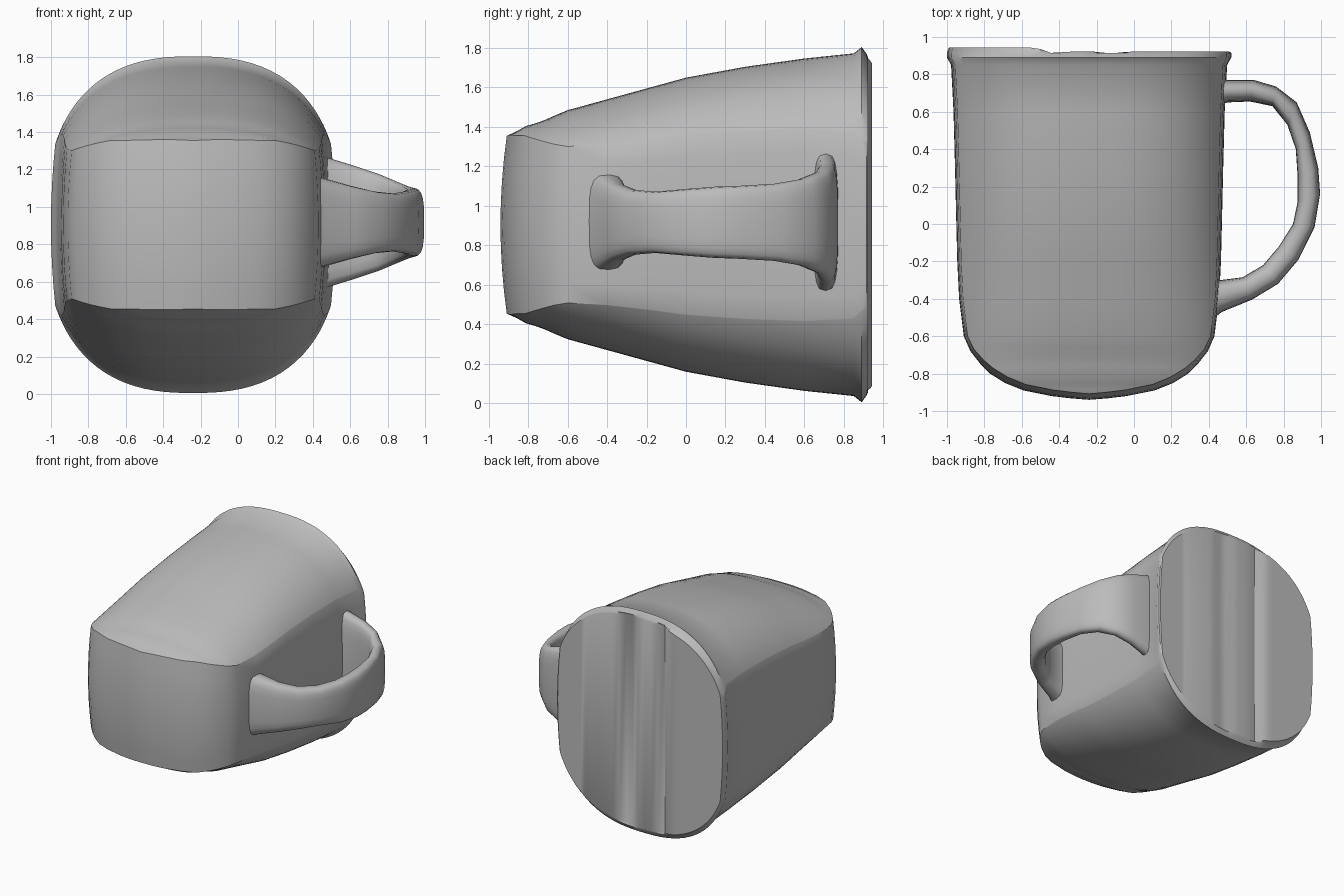
import bpy, bmesh, math
from mathutils import Vector

cube = bpy.data.objects.get("Cube")
if cube:
    bpy.data.objects.remove(cube, do_unlink=True)

clay = bpy.data.materials.new("plain_grey")
clay.use_nodes = True
GREY = (0.5, 0.5, 0.5, 1)
clay.diffuse_color = GREY
clay.node_tree.nodes["Principled BSDF"].inputs["Base Color"].default_value = GREY

CX, CZ = -0.24, 0.905   # axis of the cup body


def finish(name, bm, angle):
    bmesh.ops.remove_doubles(bm, verts=bm.verts, dist=0.0005)
    bmesh.ops.recalc_face_normals(bm, faces=bm.faces)
    mesh = bpy.data.meshes.new(name)
    bm.to_mesh(mesh)
    bm.free()
    mesh.materials.append(clay)
    obj = bpy.data.objects.new(name, mesh)
    bpy.context.collection.objects.link(obj)
    bpy.ops.object.select_all(action='DESELECT')
    obj.select_set(True)
    bpy.context.view_layer.objects.active = obj
    bpy.ops.object.shade_smooth_by_angle(angle=math.radians(angle))
    return obj


def bridge(bm, a, b):
    n = len(a)
    for i in range(n):
        j = (i + 1) % n
        bm.faces.new((a[i], a[j], b[j], b[i]))


# Cup body: stations along y of (y, half width, half height)
STATIONS = [
    (-0.94, 0.0, 0.45), (-0.932, 0.1, 0.455), (-0.92, 0.2, 0.46),
    (-0.89, 0.35, 0.475), (-0.85, 0.45, 0.5), (-0.8, 0.53, 0.515),
    (-0.75, 0.58, 0.53), (-0.68, 0.635, 0.555), (-0.6, 0.67, 0.58),
    (-0.4, 0.695, 0.635), (-0.2, 0.705, 0.69), (0.0, 0.71, 0.745),
    (0.3, 0.717, 0.8), (0.6, 0.725, 0.842), (0.85, 0.738, 0.868),
    (0.89, 0.76, 0.9), (0.915, 0.76, 0.865)]
N, M = 40, 7   # samples across the width and up each side


def height(dx):
    return (1 - abs(dx / 0.79) ** 2.5) ** 0.4


def section(y, w, h):
    xs = [(w * 0.97) * math.sin(math.pi * (i / (N - 1) - 0.5)) for i in range(N)]
    top = [(x, h * height(x)) for x in xs]
    edge = top[-1][1]
    side = []
    for k in range(1, M + 1):
        t = 1 - 2 * k / (M + 1)
        side.append((w * (1 - 0.03 * t * t), edge * t))
    half = top + side
    ring = half + [(-x, -z) for x, z in half]
    bulge = min(1, max(0, (-0.6 - y) / 0.2)) * 0.035
    return [Vector((CX + x, y + bulge * (z / 0.47) ** 2, CZ + z)) for x, z in ring]


def mouth_y(x):
    # shallow vertical steps and grooves across the closed mouth
    y = 0.943 if x < -0.45 else 0.922
    for centre, depth in ((-0.12, 0.025), (-0.45, 0.02)):
        y -= depth * math.exp(-((x - centre) / 0.05) ** 2)
    return y


bm = bmesh.new()
rings = [[bm.verts.new(p) for p in section(*s)] for s in STATIONS]
inner = section(0.92, 0.75, 0.85)
rings.append([bm.verts.new((p.x, mouth_y(p.x), p.z)) for p in inner])
for a, b in zip(rings, rings[1:]):
    bridge(bm, a, b)

# Mouth closed with strips from upper edge to lower edge
last = rings[-1]
top = last[:N]
right = last[N:N + M]
bottom = last[N + M:2 * N + M][::-1]
left = last[2 * N + M:]
for i in range(N - 1):
    bm.faces.new((top[i], top[i + 1], bottom[i + 1], bottom[i]))
bm.faces.new([top[-1]] + right + [bottom[-1]])
bm.faces.new([bottom[0]] + left + [top[0]])
finish("cup_body", bm, 35)

# Handle: outer x,y / inner x,y / half height at each station
HANDLE = [
    (0.40, 0.78, 0.40, 0.62, 0.37), (0.50, 0.77, 0.50, 0.65, 0.34),
    (0.64, 0.77, 0.62, 0.655, 0.30), (0.76, 0.735, 0.74, 0.63, 0.26),
    (0.87, 0.65, 0.82, 0.53, 0.22), (0.94, 0.49, 0.865, 0.40, 0.195),
    (0.985, 0.30, 0.875, 0.25, 0.185), (0.995, 0.16, 0.875, 0.12, 0.18),
    (0.965, -0.02, 0.85, 0.0, 0.168), (0.88, -0.19, 0.775, -0.12, 0.155),
    (0.77, -0.32, 0.69, -0.22, 0.165), (0.63, -0.405, 0.58, -0.285, 0.195),
    (0.47, -0.47, 0.46, -0.30, 0.235), (0.38, -0.54, 0.38, -0.29, 0.26)]


def handle_ring(ox, oy, ix, iy, h, count=20):
    mid = Vector(((ox + ix) / 2, (oy + iy) / 2, CZ + 0.012))
    arm = Vector(((ox - ix) / 2, (oy - iy) / 2, 0))
    ring = []
    for k in range(count):
        a = 2 * math.pi * k / count
        c, s = math.cos(a), math.sin(a)
        u = math.copysign(abs(c) ** 0.6, c)
        v = math.copysign(abs(s) ** 0.6, s)
        ring.append(mid + arm * u + Vector((0, 0, h * v)))
    return ring


bm = bmesh.new()
loops = [[bm.verts.new(p) for p in handle_ring(*s)] for s in HANDLE]
for a, b in zip(loops, loops[1:]):
    bridge(bm, a, b)
bm.faces.new(loops[0])
bm.faces.new(loops[-1])
finish("handle", bm, 50)
